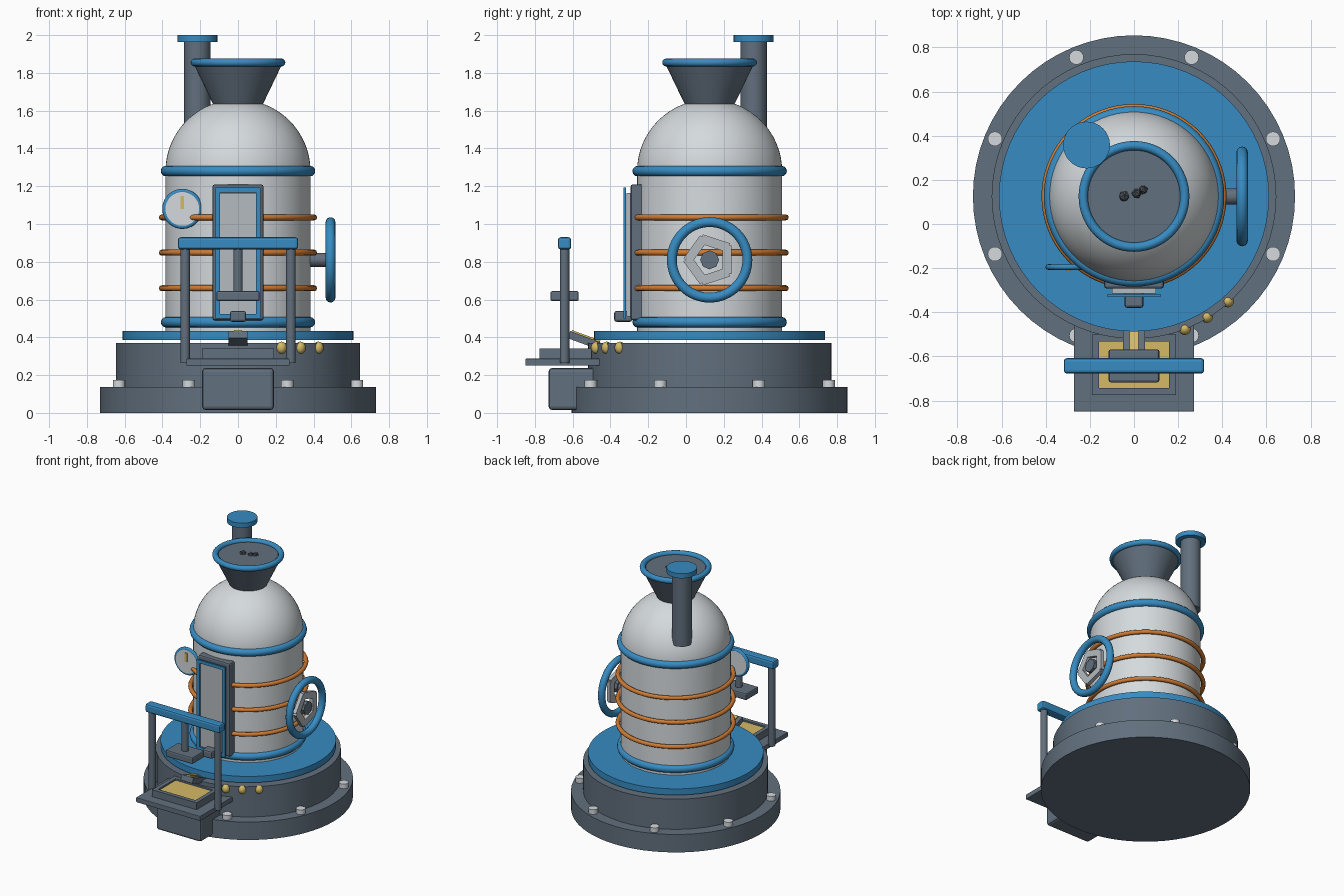
import bpy, bmesh, math
from mathutils import Vector

if "Cube" in bpy.data.objects:
    bpy.data.objects.remove(bpy.data.objects["Cube"])

CY = 0.125                      # y of the boiler axis
H = math.pi / 2


def mat(name, r, g, b):
    m = bpy.data.materials.new(name)
    m.diffuse_color = (r, g, b, 1)
    m.use_nodes = True
    m.node_tree.nodes["Principled BSDF"].inputs["Base Color"].default_value = m.diffuse_color
    return m


IRON = mat("slate iron", 0.12, 0.16, 0.205)
BLUE = mat("blue enamel", 0.038, 0.26, 0.54)
SILVER = mat("pale silver", 0.66, 0.70, 0.72)
STEEL = mat("brushed steel", 0.46, 0.50, 0.53)
COPPER = mat("copper", 0.62, 0.20, 0.035)
GOLD = mat("gold", 0.66, 0.49, 0.13)
ORE = mat("dark ore", 0.06, 0.07, 0.08)


def finish(name, m, bevel=0.0, smooth=True):
    o = bpy.context.object
    o.name = name
    o.data.materials.append(m)
    if smooth:
        bpy.ops.object.shade_smooth_by_angle(angle=math.radians(35))
    if bevel:
        b = o.modifiers.new("bevel", 'BEVEL')
        b.width, b.segments = bevel, 2
    return o


def box(name, m, x, y, z, bevel=0.0, rot=(0, 0, 0)):
    """Box from (min, max) ranges, turned about its centre."""
    c = [(a + b) / 2 for a, b in (x, y, z)]
    bpy.ops.mesh.primitive_cube_add(size=1, location=c, rotation=rot)
    o = bpy.context.object
    o.scale = [b - a for a, b in (x, y, z)]
    bpy.ops.object.transform_apply(location=False, rotation=False, scale=True)
    return finish(name, m, bevel, False)


def cyl(name, m, r, loc, depth, rot=(0, 0, 0), bevel=0.0, n=48, r2=None):
    bpy.ops.mesh.primitive_cone_add(vertices=n, radius1=r, radius2=r if r2 is None else r2,
                                    depth=depth, location=loc, rotation=rot)
    return finish(name, m, bevel)


def disc(name, m, r, z0, z1, x=0, y=CY, bevel=0.0, n=64, r2=None):
    return cyl(name, m, r, (x, y, (z0 + z1) / 2), z1 - z0, bevel=bevel, n=n, r2=r2)


def ring(name, m, R, r, loc, rot=(0, 0, 0)):
    bpy.ops.mesh.primitive_torus_add(major_radius=R, minor_radius=r, major_segments=64,
                                     minor_segments=12, location=loc, rotation=rot)
    return finish(name, m)


def frame(name, m, x, y, z, w, axis, bevel=0.0):
    """Rectangular frame of width w whose opening faces along the axis (1 = y, 2 = z)."""
    lim = [x, y, z]
    v = 3 - axis
    bars = []
    for side in (0, 1):
        a = list(lim)
        a[0] = (x[0], x[0] + w) if side == 0 else (x[1] - w, x[1])
        bars.append(a)
        b = list(lim)
        b[0] = (x[0] + w, x[1] - w)
        b[v] = (lim[v][0], lim[v][0] + w) if side == 0 else (lim[v][1] - w, lim[v][1])
        bars.append(b)
    objs = [box(name, m, *b) for b in bars]
    for o in objs:
        o.select_set(True)
    bpy.context.view_layer.objects.active = objs[0]
    bpy.ops.object.join()
    bpy.context.object.name = name


# stepped round base
disc("base_plinth", IRON, 0.73, 0, 0.138)
disc("base_drum", IRON, 0.645, 0.138, 0.37)
disc("base_deck", BLUE, 0.612, 0.386, 0.434)
for i in range(8):
    a = math.radians(22.5 + 45 * i)
    disc("base_bolt", SILVER, 0.033, 0.13, 0.174, 0.682 * math.cos(a), CY + 0.682 * math.sin(a), n=16)

# boiler body: lathe profile with a round dome
prof = [(0, 0.43), (0.384, 0.43)] + [(0.384 * math.cos(H * i / 16), 1.28 + 0.38 * math.sin(H * i / 16))
                                     for i in range(17)]
bm = bmesh.new()
vs = [bm.verts.new((r, 0, z)) for r, z in prof]
es = [bm.edges.new(p) for p in zip(vs, vs[1:])]
bmesh.ops.spin(bm, geom=vs + es, cent=(0, 0, 0), axis=(0, 0, 1), angle=2 * math.pi, steps=64)
bmesh.ops.remove_doubles(bm, verts=bm.verts, dist=1e-4)
bmesh.ops.recalc_face_normals(bm, faces=bm.faces)
me = bpy.data.meshes.new("boiler_body")
bm.to_mesh(me)
bm.free()
body = bpy.data.objects.new("boiler_body", me)
bpy.context.collection.objects.link(body)
body.location.y = CY
bpy.ops.object.select_all(action='DESELECT')
body.select_set(True)
bpy.context.view_layer.objects.active = body
finish("boiler_body", SILVER)

for z in (0.48, 1.28):
    ring("boiler_band", BLUE, 0.381, 0.028, (0, CY, z))

# copper coils, left open behind the door
for z in (0.66, 0.848, 1.035):
    cu = bpy.data.curves.new("copper_coil", 'CURVE')
    cu.dimensions = '3D'
    cu.bevel_depth, cu.bevel_resolution, cu.use_fill_caps = 0.016, 2, True
    sp = cu.splines.new('POLY')
    sp.points.add(64)
    for i, p in enumerate(sp.points):
        a = math.radians(-72 + 324 * i / 64)
        p.co = (0.403 * math.cos(a), CY + 0.403 * math.sin(a), z, 1)
    cu.materials.append(COPPER)
    bpy.context.collection.objects.link(bpy.data.objects.new("copper_coil", cu))

# hopper with ore
disc("hopper_cone", IRON, 0.125, 1.62, 1.853, r2=0.237)
ring("hopper_rim", BLUE, 0.23, 0.021, (0, CY, 1.855))
for x, y, r in ((-0.045, 0.125, 0.026), (0.012, 0.138, 0.024), (0.042, 0.155, 0.022)):
    bpy.ops.mesh.primitive_ico_sphere_add(subdivisions=1, radius=r, location=(x, y, 1.85),
                                          rotation=(x * 20, y * 9, r * 50))
    finish("ore_lump", ORE, 0, False)

# chimney
disc("chimney_pipe", IRON, 0.07, 1.42, 1.97, -0.215, 0.358, n=32)
disc("chimney_cap", BLUE, 0.106, 1.964, 2.0, -0.215, 0.358, n=32)

# furnace door
box("door_surround", IRON, (-0.135, 0.135), (-0.293, -0.225), (0.49, 1.21), 0.012)
box("door_panel", STEEL, (-0.1, 0.1), (-0.314, -0.29), (0.51, 1.165))
frame("door_frame", BLUE, (-0.12, 0.12), (-0.331, -0.318), (0.5, 1.192), 0.024, 1)
box("door_sill", IRON, (-0.043, 0.043), (-0.38, -0.285), (0.482, 0.54), 0.012)

# pressure gauge
G = Vector((-0.295, -0.195, 1.08))
cyl("gauge_face", SILVER, 0.092, G, 0.024, (H, 0, 0))
ring("gauge_rim", BLUE, 0.093, 0.013, G, (H, 0, 0))
box("gauge_needle", GOLD, (-0.305, -0.285), (-0.214, -0.205), (1.08, 1.147))

# handwheel on the right side
W = Vector((0.49, CY, 0.81))
ring("wheel_rim", BLUE, 0.2, 0.026, W, (0, H, 0))
cyl("wheel_axle", IRON, 0.037, (0.425, CY, 0.81), 0.13, (0, H, 0), n=16)
cyl("wheel_hub", IRON, 0.05, (0.488, CY, 0.81), 0.04, (0, H, 0), n=8)
for i in range(5):
    a = math.radians(72 * i)
    y, z = CY + 0.092 * math.cos(a), 0.81 + 0.092 * math.sin(a)
    box("wheel_spoke", STEEL, (0.476, 0.504), (y - 0.025, y + 0.025), (z - 0.075, z + 0.075), 0, (a, 0, 0))

# casting press in front
box("press_pedestal", IRON, (-0.19, 0.19), (-0.727, -0.45), (0.015, 0.238), 0.018)
box("press_table", IRON, (-0.273, 0.273), (-0.85, -0.455), (0.25, 0.287), 0.004)
box("mould_floor", GOLD, (-0.165, 0.165), (-0.75, -0.52), (0.285, 0.328))
frame("mould_rim", IRON, (-0.19, 0.19), (-0.775, -0.5), (0.285, 0.34), 0.032, 2)
for x in (-0.28, 0.28):
    disc("press_post", IRON, 0.025, 0.265, 0.88, x, -0.643, n=20)
box("press_crossbar", BLUE, (-0.318, 0.318), (-0.678, -0.608), (0.865, 0.93), 0.014)
disc("press_rod", IRON, 0.025, 0.63, 0.88, 0, -0.643, n=20)
box("press_plate", IRON, (-0.115, 0.115), (-0.718, -0.568), (0.592, 0.645), 0.01)

# pouring spout with molten metal
tilt = (math.radians(-20), 0, 0)
box("spout", IRON, (-0.05, 0.05), (-0.625, -0.455), (0.365, 0.405), 0, tilt)
box("spout_metal", GOLD, (-0.021, 0.021), (-0.615, -0.455), (0.372, 0.412), 0, tilt)

# gold buttons on the drum
for x, y, r in ((0.23, -0.475, 0.028), (0.33, -0.42, 0.028), (0.425, -0.35, 0.028)):
    bpy.ops.mesh.primitive_uv_sphere_add(segments=16, ring_count=10, radius=r, location=(x, y, 0.345))
    bpy.context.object.scale.z = 1.15
    finish("gold_button", GOLD)
